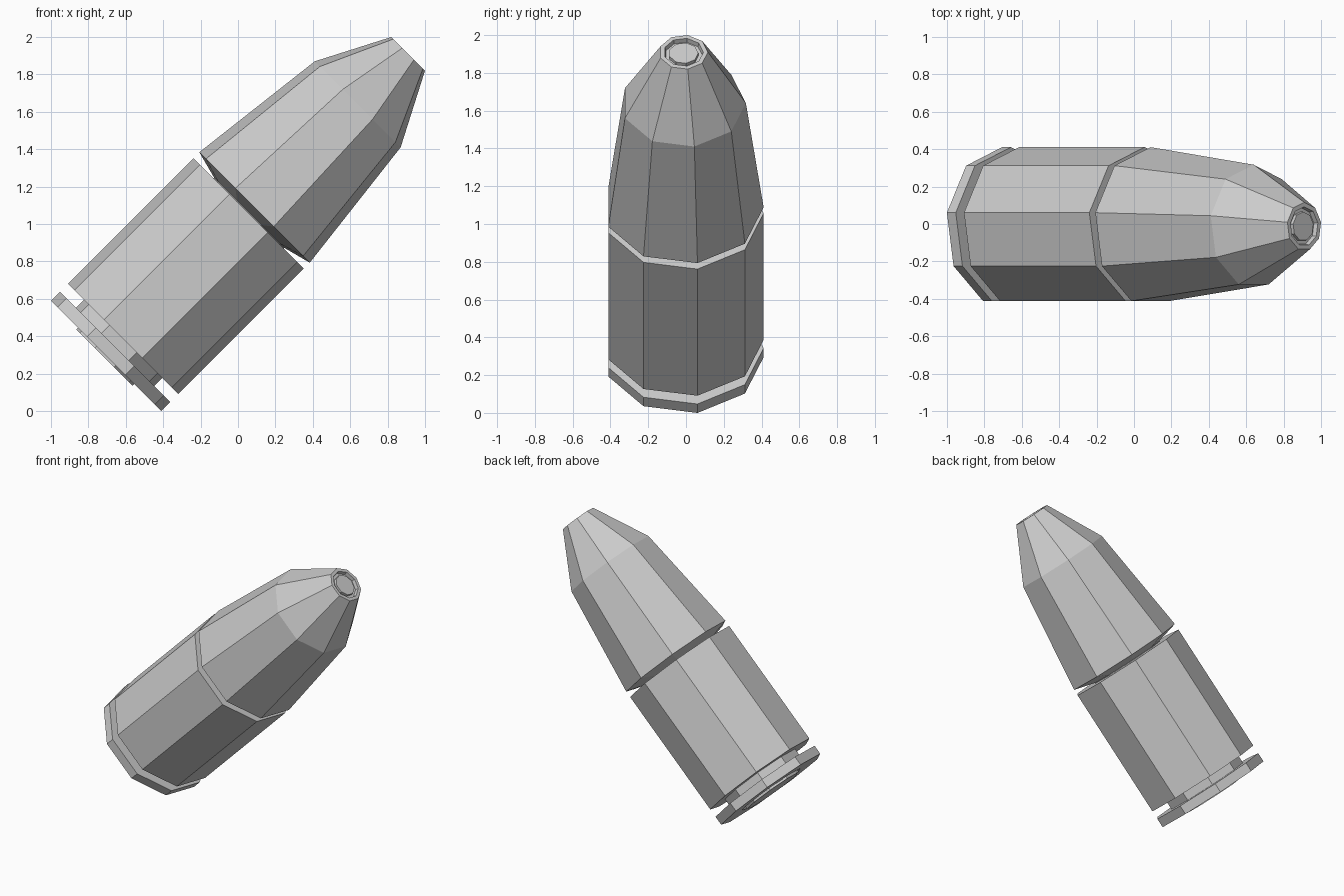
import bpy, bmesh
from math import cos, sin, pi, radians

if "Cube" in bpy.data.objects:
    bpy.data.objects.remove(bpy.data.objects["Cube"])

SIDES = 9


def lathe(name, profile):
    """Spin (radius, height) points into a closed nine-sided solid, tilted 45 degrees."""
    bm = bmesh.new()
    rings = []
    for r, h in profile:
        rings.append([bm.verts.new((r * cos(pi / 2 + 2 * pi * i / SIDES),
                                    r * sin(pi / 2 + 2 * pi * i / SIDES), h))
                      for i in range(SIDES)])
    for a, b in zip(rings, rings[1:]):
        for i in range(SIDES):
            j = (i + 1) % SIDES
            bm.faces.new((a[i], a[j], b[j], b[i]))
    bm.faces.new(rings[0][::-1])
    bm.faces.new(rings[-1])
    bmesh.ops.recalc_face_normals(bm, faces=bm.faces)
    mesh = bpy.data.meshes.new(name)
    bm.to_mesh(mesh)
    bm.free()
    obj = bpy.data.objects.new(name, mesh)
    bpy.context.collection.objects.link(obj)
    obj.location = (0, -0.013, 1)
    obj.rotation_euler = (0, radians(45), 0)
    return obj


# Casing: grooved base, rim, extractor groove and straight wall
lathe("casing", [
    (0.215, -0.97), (0.25, -0.97), (0.25, -0.997),
    (0.424, -0.997), (0.424, -0.93),
    (0.30, -0.93), (0.30, -0.868),
    (0.424, -0.868), (0.424, 0.08),
])

# Primer: disc standing slightly proud of the base
lathe("primer", [(0.215, -1.01), (0.215, -0.96)])

# Projectile: undercut heel, tapered nose and grooved flat tip
lathe("projectile", [
    (0.27, 0.06), (0.27, 0.085), (0.424, 0.125),
    (0.33, 0.905), (0.129, 1.287),
    (0.105, 1.287), (0.10, 1.262), (0.08, 1.262), (0.078, 1.28),
])
